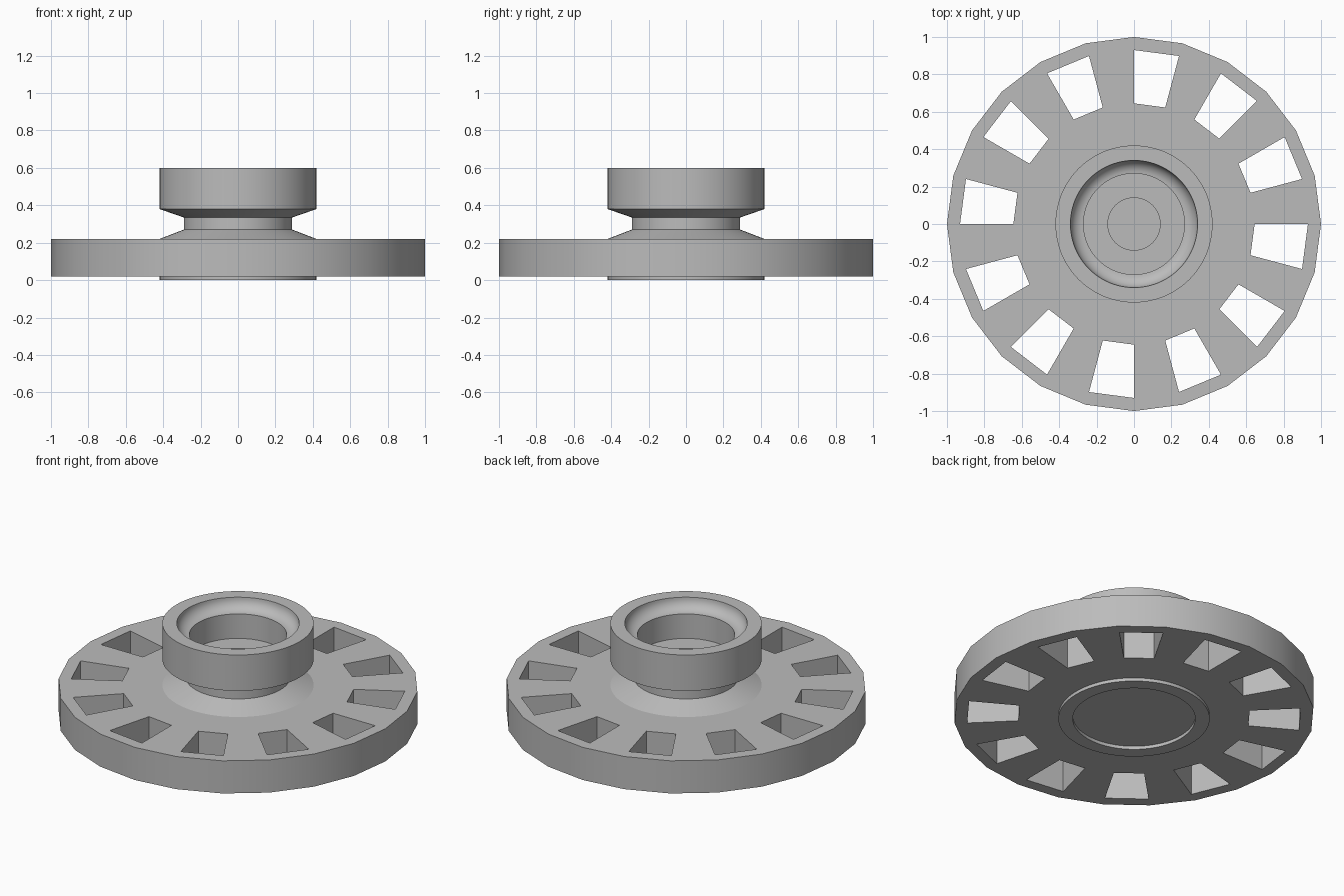
import bpy, bmesh
from math import sin, cos, pi, radians

cube = bpy.data.objects.get("Cube")
if cube:
    bpy.data.objects.remove(cube)

grey = bpy.data.materials.new("plain_grey")
grey.use_nodes = True
colour = (0.5, 0.5, 0.5, 1)
grey.diffuse_color = colour
grey.node_tree.nodes["Principled BSDF"].inputs["Base Color"].default_value = colour


def finish(name, bm):
    """Turn a bmesh into a shaded object."""
    bmesh.ops.recalc_face_normals(bm, faces=bm.faces)
    mesh = bpy.data.meshes.new(name)
    bm.to_mesh(mesh)
    bm.free()
    mesh.materials.append(grey)
    obj = bpy.data.objects.new(name, mesh)
    bpy.context.collection.objects.link(obj)
    bpy.ops.object.select_all(action='DESELECT')
    obj.select_set(True)
    bpy.context.view_layer.objects.active = obj
    bpy.ops.object.shade_smooth_by_angle(angle=radians(25))
    return obj


def ring(bm, radius, z, sides):
    return [bm.verts.new((radius * cos(2 * pi * i / sides),
                          radius * sin(2 * pi * i / sides), z))
            for i in range(sides)]


# Slotted disc: every second segment of the middle band is left open
SIDES, BOTTOM, TOP = 24, 0.02, 0.22
bm = bmesh.new()
radii = (0.39, 0.645, 0.93, 1.0)
low = [ring(bm, r, BOTTOM, SIDES) for r in radii]
high = [ring(bm, r, TOP, SIDES) for r in radii]


def wall(k, i, j):
    bm.faces.new((low[k][i], low[k][j], high[k][j], high[k][i]))


for i in range(SIDES):
    j = (i + 1) % SIDES
    slot = i % 2 == 1
    for k in range(3):
        if k == 1 and slot:
            continue
        for level in (low, high):
            bm.faces.new((level[k][i], level[k][j],
                          level[k + 1][j], level[k + 1][i]))
    wall(0, i, j)
    wall(3, i, j)
    if slot:
        wall(1, i, j)
        wall(2, i, j)
        for s in (i, j):
            bm.faces.new((low[1][s], low[2][s], high[2][s], high[1][s]))
finish("slotted_disc", bm)

# Hub: turned profile with a foot ring, a necked waist and a hollow cup
LIP, BORE, RIM = 0.34, 0.27, 0.60
fillet = [(BORE + (LIP - BORE) * cos(a), RIM - (LIP - BORE) * sin(a))
          for a in (pi / 2 * n / 8 for n in range(9))]
profile = [(LIP, 0.02), (LIP, 0), (0.42, 0), (0.42, TOP), (0.29, 0.27),
           (0.29, 0.335), (0.42, 0.38), (0.42, RIM)]
profile += fillet + [(BORE, 0.38), (0.14, 0.38), (0.14, TOP)]
bm = bmesh.new()
HUB_SIDES = 96
rings = [ring(bm, r, z, HUB_SIDES) for r, z in profile]
for a, b in zip(rings, rings[1:]):
    for i in range(HUB_SIDES):
        j = (i + 1) % HUB_SIDES
        bm.faces.new((a[i], a[j], b[j], b[i]))
bm.faces.new(rings[0])
bm.faces.new(rings[-1])
finish("hub", bm)
